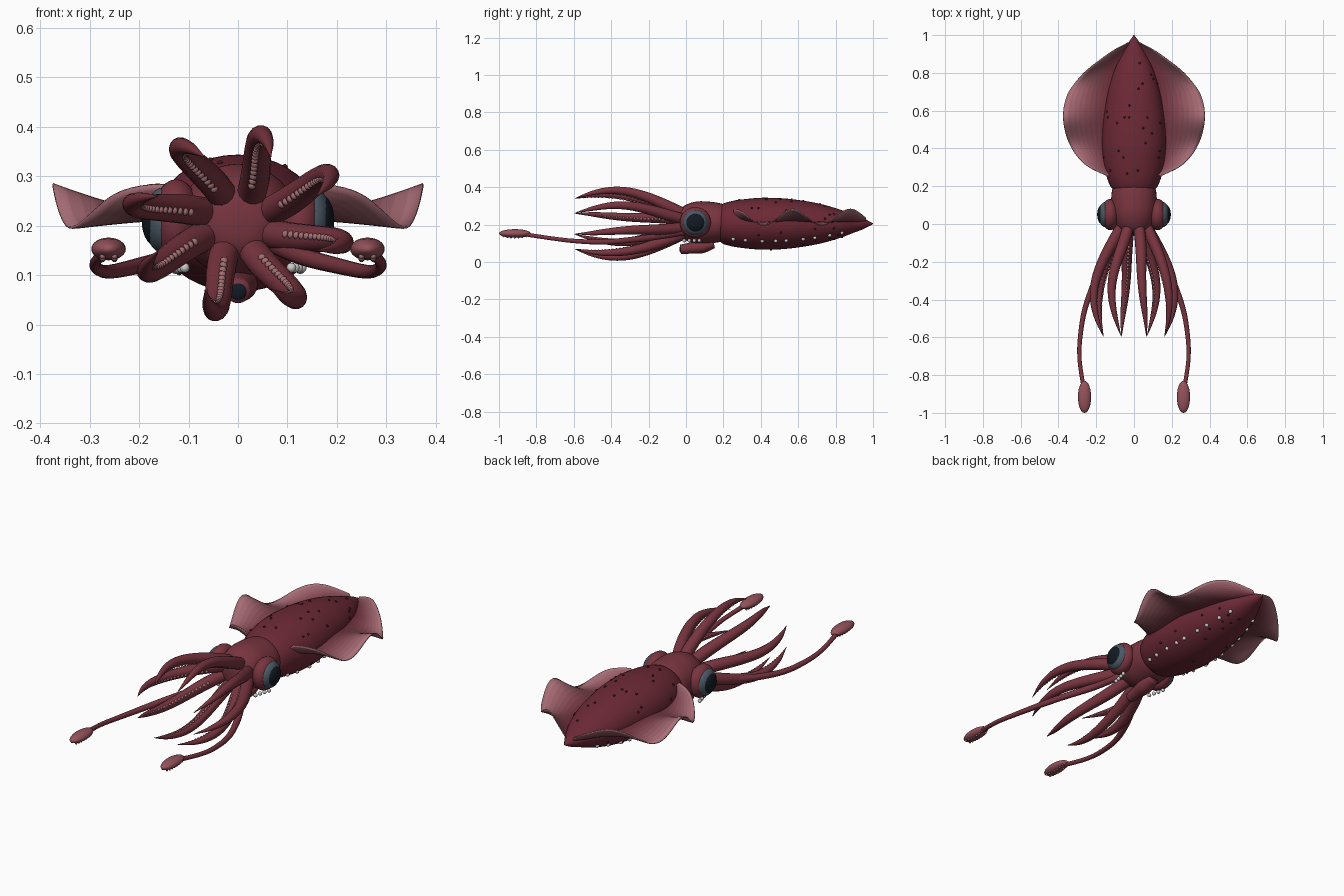
import bpy, bmesh, math, random
from mathutils import Vector, Matrix

if "Cube" in bpy.data.objects:
    bpy.data.objects.remove(bpy.data.objects["Cube"])

random.seed(4)


def material(name, rgb):
    m = bpy.data.materials.new(name)
    m.diffuse_color = (*rgb, 1)
    m.use_nodes = True
    m.node_tree.nodes["Principled BSDF"].inputs["Base Color"].default_value = m.diffuse_color
    return m


SKIN = material("mantle_red", (0.15, 0.022, 0.036))
ARM = material("arm_red", (0.19, 0.035, 0.05))
CLUB = material("club_pink", (0.30, 0.085, 0.105))
SPOT = material("spot_dark", (0.05, 0.008, 0.014))
GREY = material("iris_grey", (0.07, 0.10, 0.13))
DARK = material("pupil_dark", (0.006, 0.010, 0.016))
PEARL = material("pearl_white", (0.8, 0.82, 0.82))
SUCKER = material("sucker_pale", (0.36, 0.16, 0.17))


def smooth(pts, n):
    """Catmull-Rom resample of tuples of any length."""
    out, segs = [], len(pts) - 1
    for k in range(n):
        f = k / (n - 1) * segs
        i = min(int(f), segs - 1)
        t = f - i
        a, b, c, d = pts[max(i - 1, 0)], pts[i], pts[i + 1], pts[min(i + 2, segs)]
        out.append(tuple(0.5 * (2 * q + (r - p) * t + (2 * p - 5 * q + 4 * r - s) * t * t
                                + (3 * q - p - 3 * r + s) * t ** 3)
                         for p, q, r, s in zip(a, b, c, d)))
    return out


def finish(bm, name, mats):
    bmesh.ops.recalc_face_normals(bm, faces=bm.faces)
    me = bpy.data.meshes.new(name)
    for f in bm.faces:
        f.smooth = True
    bm.to_mesh(me)
    bm.free()
    for m in mats:
        me.materials.append(m)
    ob = bpy.data.objects.new(name, me)
    bpy.context.collection.objects.link(ob)
    return ob


def loft(name, rings, mat, sides=16):
    """Tube through rings of (x, y, z, half width, half height)."""
    bm = bmesh.new()
    loops = []
    for i, (x, y, z, rx, rz) in enumerate(rings):
        a, b = rings[max(i - 1, 0)], rings[min(i + 1, len(rings) - 1)]
        t = (Vector(b[:3]) - Vector(a[:3])).normalized()
        side = t.cross(Vector((0, 0, 1))).normalized()
        up = side.cross(t)
        rx, rz = max(rx, 0.001), max(rz, 0.001)
        angles = [2 * math.pi * k / sides for k in range(sides)]
        loops.append([bm.verts.new(Vector((x, y, z)) + side * rx * math.cos(w) + up * rz * math.sin(w))
                      for w in angles])
    for p, q in zip(loops, loops[1:]):
        for k in range(sides):
            j = (k + 1) % sides
            bm.faces.new((p[k], p[j], q[j], q[k]))
    bm.faces.new(loops[0])
    bm.faces.new(loops[-1])
    return finish(bm, name, [mat])


def balls(name, items, mat, seg=10):
    """One object made of ellipsoids (centre, radii)."""
    bm = bmesh.new()
    for c, r in items:
        mtx = Matrix.Translation(c) @ Matrix.Diagonal((*r, 1))
        bmesh.ops.create_uvsphere(bm, u_segments=seg, v_segments=max(6, seg // 2), radius=1, matrix=mtx)
    return finish(bm, name, [mat])


# Mantle
profile = [(.18, .10, .088), (.195, .122, .106), (.25, .145, .122), (.33, .162, .133), (.42, .17, .139),
           (.55, .163, .133), (.7, .138, .11), (.82, .102, .077), (.9, .062, .047), (.95, .036, .028),
           (1.0, .002, .002)]
mantle = smooth([(0, y, .205, rx, rz) for y, rx, rz in profile], 50)
loft("mantle", mantle, SKIN, 40)


def on_mantle(y, ang):
    r = min(mantle, key=lambda m: abs(m[1] - y))
    return (r[3] * math.cos(ang), r[1], .205 + r[4] * math.sin(ang))


# Dark skin spots and pearl rows along the belly
balls("skin_spots", [(on_mantle(random.uniform(.25, .85), random.uniform(0, 6.28)), (.006, .006, .006))
                     for _ in range(45)], SPOT, 8)
for s, side in ((1, "right"), (-1, "left")):
    pearls = []
    for k in range(9):
        x, y, z = on_mantle(.25 + .074 * k, math.radians(-42))
        pearls.append(((s * x, y, z), (.010, .010, .010)))
    balls(side + "_belly_lights", pearls, PEARL, 12)
    balls(side + "_eye_lights", [((s * (.108 + .007 * k), -.01 + .027 * k, .115), (.01, .01, .01))
                                 for k in range(4)], PEARL, 12)

# Head and siphon
head = [(.21, .105, .095), (.17, .118, .106), (.11, .121, .113), (.06, .118, .113), (.01, .105, .10),
        (-.03, .08, .076), (-.05, .045, .045), (-.055, .002, .002)]
loft("head", smooth([(0, y, .211, a, b) for y, a, b in head], 28), ARM, 32)
loft("siphon", smooth([(0, .15, .095, .03, .02), (0, .09, .082, .04, .034), (0, .03, .075, .033, .03),
                       (0, -.03, .068, .025, .025)], 14), ARM, 20)
balls("siphon_opening", [((0, -.029, .068), (.018, .006, .018))], DARK, 16)

# Eyes
for s, side in ((1, "right"), (-1, "left")):
    balls(side + "_eye_socket", [((s * .125, .05, .211), (.05, .083, .083))], ARM, 28)
    balls(side + "_eye_iris", [((s * .15, .05, .211), (.04, .067, .067))], GREY, 28)
    balls(side + "_eye_pupil", [((s * .165, .05, .211), (.03, .053, .053))], DARK, 28)

# Wavy fins, paler towards the rim
BANDS = 10
fin_mats = []
for k in range(BANDS):
    w = ((k + .5) / BANDS) ** 2
    fin_mats.append(material("fin_%d" % k, [a + (b - a) * w for a, b in
                                            zip((.15, .025, .04), (.42, .17, .20))]))
outline = smooth([(.255, .14), (.3, .235), (.35, .293), (.41, .335), (.49, .365), (.57, .375), (.65, .365),
                  (.72, .333), (.8, .265), (.87, .178), (.92, .105), (.96, .03)], 56)
for s, side in ((1, "right"), (-1, "left")):
    bm = bmesh.new()
    rows = []
    for y, xo in outline:
        xi = min(.1, .4 * xo)
        wave = .025 + .044 * math.cos(2 * math.pi * (y - .57) / .31)
        rows.append([bm.verts.new((s * (xi + (xo - xi) * k / BANDS), y, .215 + wave * (k / BANDS) ** 1.5))
                     for k in range(BANDS + 1)])
    for p, q in zip(rows, rows[1:]):
        for k in range(BANDS):
            f = bm.faces.new((p[k], p[k + 1], q[k + 1], q[k]))
            f.material_index = k
    fin = finish(bm, side + "_fin", fin_mats)
    mod = fin.modifiers.new("thickness", 'SOLIDIFY')
    mod.thickness = .005
    mod.offset = 0

# Eight arms bulging outward, suckers on the inner side
reach = smooth([(0, .052, .03), (-.1, .10, .030), (-.2, .143, .027), (-.3, .173, .0235), (-.4, .183, .019),
                (-.5, .172, .012), (-.595, .146, .001)], 32)
for n in range(8):
    rings, cups = [], []
    for i, (y, r, thick) in enumerate(reach):
        t = i / (len(reach) - 1)
        w = math.radians(22.5 + 45 * n + 11 * math.sin(math.pi * t))
        c = Vector((1.2 * r * math.cos(w), y, .205 + r * math.sin(w)))
        rings.append((*c, thick, thick))
        if 5 < i < 30:
            inward = Vector((-math.cos(w), -.2, -math.sin(w))).normalized()
            rad = .25 * thick + .001
            cups.append((c + inward * thick * .95, (rad, rad, rad)))
    loft("arm_%d" % (n + 1), rings, ARM, 14)
    balls("arm_suckers_%d" % (n + 1), cups, SUCKER, 8)

# Two long feeding tentacles with clubs
for s, side in ((1, "right"), (-1, "left")):
    path = [(.07, 0, .165, .02), (.13, -.15, .138, .018), (.205, -.3, .118, .016), (.26, -.45, .107, .014),
            (.285, -.6, .113, .012), (.288, -.72, .127, .011), (.268, -.86, .148, .011)]
    loft(side + "_tentacle", smooth([(s * x, y, z, r, r) for x, y, z, r in path], 32), ARM, 14)
    balls(side + "_club", [((s * .262, -.915, .153), (.035, .085, .023))], CLUB, 24)
    cups = []
    for k in range(7):
        for col in (-1, 1):
            v = (k - 3) / 4.2
            cups.append(((s * .262 + col * .012, -.915 + .085 * v, .153 - .021 * math.sqrt(1 - v * v)),
                         (.006, .006, .006)))
    balls(side + "_club_suckers", cups, SUCKER, 8)
